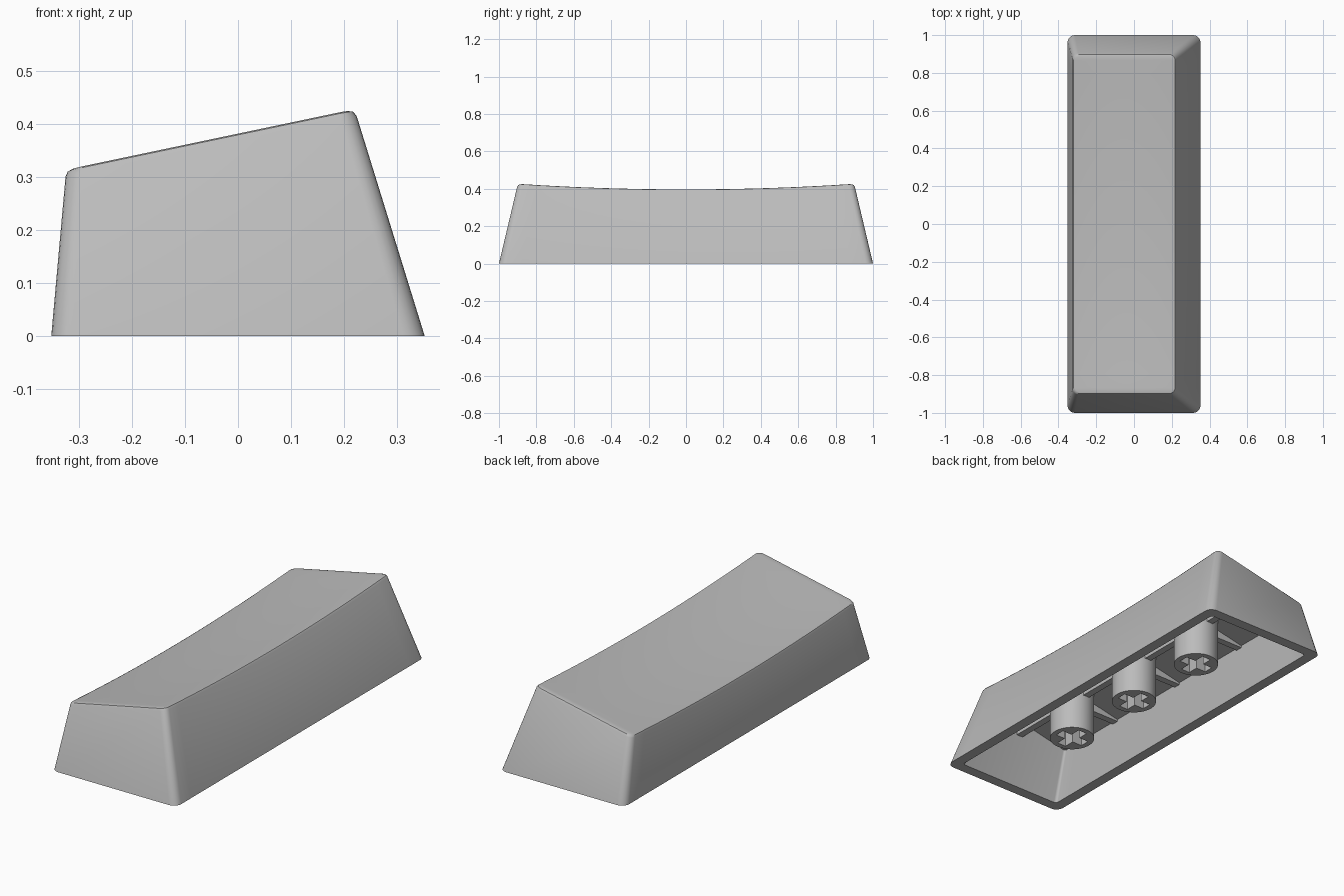
import bpy, bmesh, math

if "Cube" in bpy.data.objects:
    bpy.data.objects.remove(bpy.data.objects["Cube"])

grey = bpy.data.materials.new("light_grey")
grey.diffuse_color = (0.5, 0.5, 0.5, 1)
grey.use_nodes = True
grey.node_tree.nodes["Principled BSDF"].inputs["Base Color"].default_value = grey.diffuse_color


def make(name, bm, smooth=True):
    bmesh.ops.recalc_face_normals(bm, faces=bm.faces)
    me = bpy.data.meshes.new(name)
    bm.to_mesh(me)
    bm.free()
    ob = bpy.data.objects.new(name, me)
    bpy.context.collection.objects.link(ob)
    me.materials.append(grey)
    if smooth:
        bpy.ops.object.select_all(action='DESELECT')
        ob.select_set(True)
        bpy.context.view_layer.objects.active = ob
        bpy.ops.object.shade_smooth_by_angle(angle=math.radians(35))
    return ob


def prism(name, pts, vec, smooth=False):
    """Extrude a flat outline along a vector."""
    bm = bmesh.new()
    f = bm.faces.new([bm.verts.new(p) for p in pts])
    r = bmesh.ops.extrude_face_region(bm, geom=[f])
    bmesh.ops.translate(bm, vec=vec, verts=[v for v in r["geom"] if isinstance(v, bmesh.types.BMVert)])
    return make(name, bm, smooth)


# Sloped top dished along y, and the flat sloped ceiling below it
def top_z(x, y):
    return 0.285 + 0.21 * (x + 0.322) + 0.03 * (y / 0.9) ** 2


def ceiling_z(x):
    return 0.235 + 0.21 * (x + 0.322)


SEG, SIDE = 5, 24


def outline(x0, x1, y, r):
    """Rounded rectangle; point i on the right matches point -1-i on the left."""
    half = []
    for k in range(SEG + 1):
        a = math.pi / 2 * k / SEG
        half.append((r * (1 - math.sin(a)), -y + r * (1 - math.cos(a))))
    half += [(0, (y - r) * (2 * k / SIDE - 1)) for k in range(1, SIDE)]
    half += [(d, -py) for d, py in reversed(half[:SEG + 1])]
    return [(x1 - d, py) for d, py in half] + [(x0 + d, py) for d, py in reversed(half)]


def top_outline(inset, r):
    return outline(-0.324 + inset, 0.22 - inset, 0.9 - inset, r)


# Hollow cap shell: inner ceiling, inner wall, rim, outer wall, rounded top edge, top
base = outline(-0.352, 0.352, 1.0, 0.04)
crown = top_outline(0, 0.03)
shoulder = []
for (bx, by), (tx, ty) in zip(base, crown):
    h = top_z(tx, ty)
    t = 1 - 0.012 / h
    shoulder.append((bx + (tx - bx) * t, by + (ty - by) * t, h * t))
rings = [
    [(x, y, ceiling_z(x)) for x, y in top_outline(0.05, 0.012)],
    [(x, y, 0) for x, y in outline(-0.297, 0.297, 0.945, 0.015)],
    [(x, y, 0) for x, y in base],
    shoulder,
    [(x, y, top_z(x, y) - 0.003) for x, y in top_outline(0.003, 0.028)],
    [(x, y, top_z(x, y)) for x, y in top_outline(0.012, 0.022)],
]
bm = bmesh.new()
loops = [[bm.verts.new(p) for p in ring] for ring in rings]
n = len(base)
for a, b in zip(loops, loops[1:]):
    for i in range(n):
        j = (i + 1) % n
        bm.faces.new((a[i], a[j], b[j], b[i]))
for cap in (loops[0], loops[-1]):
    for i in range(n // 2 - 1):
        bm.faces.new((cap[i], cap[i + 1], cap[-2 - i], cap[-1 - i]))
make("cap_shell", bm)

# Long stiffening rib under the ceiling
RIB_Z, W = 0.235, 0.018
prism("long_rib", [(-W, -0.9, RIB_Z), (W, -0.9, RIB_Z),
                   (W, -0.86, ceiling_z(W) + 0.01), (-W, -0.86, ceiling_z(-W) + 0.01)], (0, 1.76, 0))

# Three sockets, each with a wedge rib across and a cross-shaped hole
A, B = 0.08, 0.025
quarter = [(A, -B), (A, B), (B, B)]
cross = []
for k in range(4):
    c, s = [(1, 0), (0, 1), (-1, 0), (0, -1)][k]
    cross += [(x * c - y * s, x * s + y * c) for x, y in quarter]

for label, y in (("front", -0.47), ("middle", 0), ("back", 0.47)):
    prism(label + "_cross_rib",
          [(-0.29, y - W, RIB_Z), (0.25, y - W, RIB_Z),
           (0.21, y - W, ceiling_z(0.21) + 0.01), (-0.29, y - W, ceiling_z(-0.29) + 0.01)], (0, 2 * W, 0))
    # Round socket whose upper end follows the ceiling
    bm = bmesh.new()
    bmesh.ops.create_cone(bm, cap_ends=True, segments=40, radius1=0.108, radius2=0.108, depth=1)
    for v in bm.verts:
        v.co.z = ceiling_z(v.co.x) + 0.015 if v.co.z > 0 else 0.046
        v.co.y += y
    socket = make(label + "_socket", bm)
    cutter = prism(label + "_cross_cutter", [(px, py + y, 0.0) for px, py in cross], (0, 0, 0.21))
    cutter.hide_render = True
    cutter.hide_set(True)
    cut = socket.modifiers.new("cross_hole", 'BOOLEAN')
    cut.operation = 'DIFFERENCE'
    cut.solver = 'EXACT'
    cut.object = cutter
